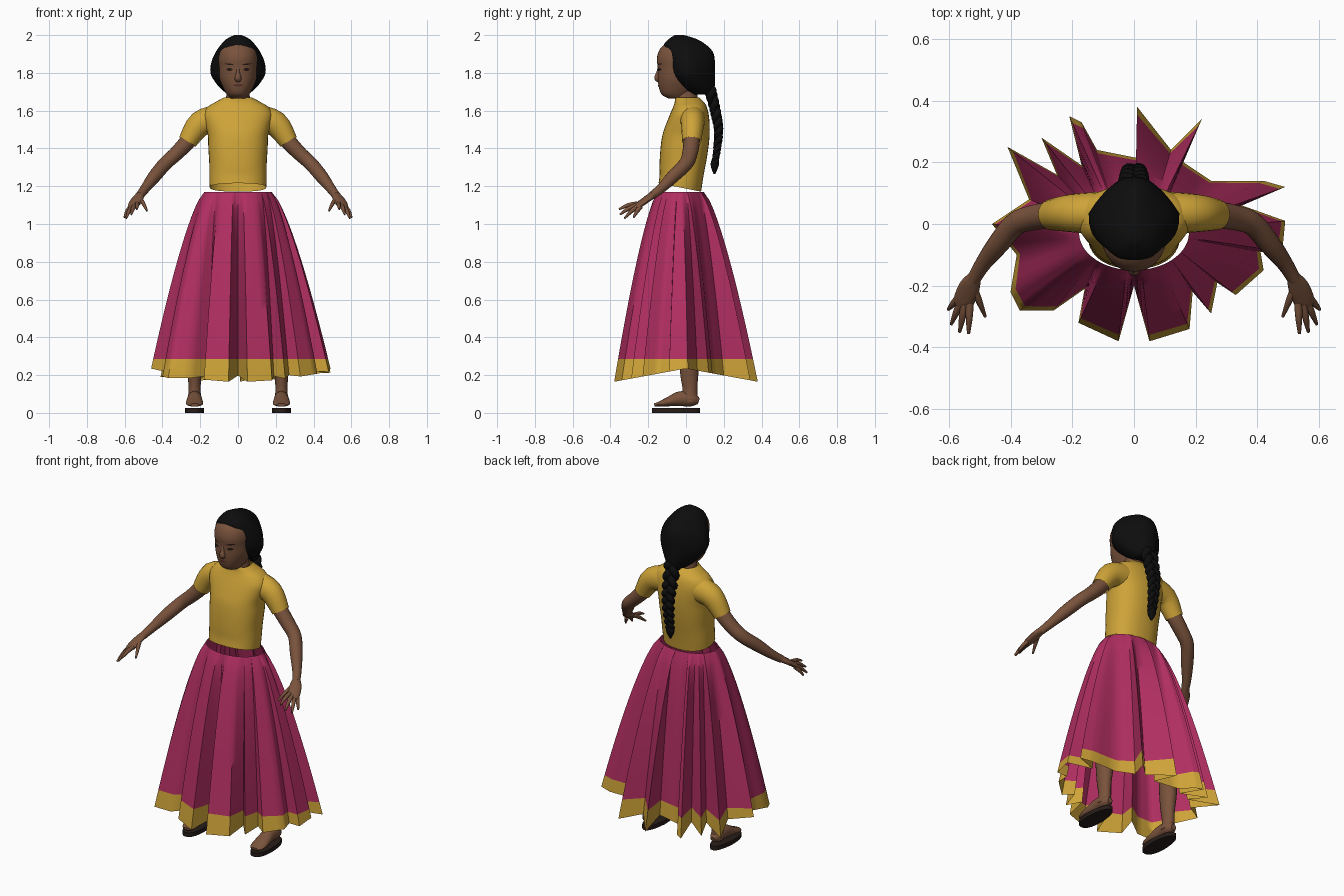
import bpy, bmesh, math
from mathutils import Vector
from mathutils.bvhtree import BVHTree

cube = bpy.data.objects.get("Cube")
if cube:
    bpy.data.objects.remove(cube, do_unlink=True)


def material(name, rgb):
    m = bpy.data.materials.new(name)
    m.use_nodes = True
    m.diffuse_color = (*rgb, 1)
    m.node_tree.nodes["Principled BSDF"].inputs["Base Color"].default_value = (*rgb, 1)
    return m


SKIN = material("brown skin", (.19, .085, .045))
GOLD = material("golden cloth", (.62, .37, .04))
PINK = material("magenta cloth", (.44, .028, .12))
HAIR = material("black hair", (.004, .004, .004))
SOLE = material("dark leather", (.02, .012, .01))
EYE = material("dark eye", (.02, .01, .008))
LIP = material("dark lip", (.11, .035, .025))


def spline(points, sub=4):
    """Catmull-Rom resampling of tuples of any length."""
    if sub == 1:
        return points
    out = []
    for i in range(len(points) - 1):
        a, b = points[max(i - 1, 0)], points[i]
        c, d = points[i + 1], points[min(i + 2, len(points) - 1)]
        for k in range(sub):
            t = k / sub
            out.append(tuple(q + .5 * t * (r - p + t * (2*p - 5*q + 4*r - s + t * (3*(q - r) + s - p)))
                             for p, q, r, s in zip(a, b, c, d)))
    return out + [points[-1]]


def skin_rows(name, rows, mats, caps=True, rule=None, angle=50):
    """Joins closed rows of points into one surface."""
    bm = bmesh.new()
    vs = [[bm.verts.new(p) for p in row] for row in rows]
    n = len(rows[0])
    for r in range(len(rows) - 1):
        for i in range(n):
            j = (i + 1) % n
            f = bm.faces.new((vs[r][i], vs[r][j], vs[r + 1][j], vs[r + 1][i]))
            f.material_index = rule(r) if rule else 0
    if caps:
        bm.faces.new(vs[0])
        bm.faces.new(vs[-1])
    bmesh.ops.recalc_face_normals(bm, faces=bm.faces)
    me = bpy.data.meshes.new(name)
    bm.to_mesh(me)
    bm.free()
    for m in mats:
        me.materials.append(m)
    ob = bpy.data.objects.new(name, me)
    bpy.context.collection.objects.link(ob)
    bpy.ops.object.select_all(action='DESELECT')
    ob.select_set(True)
    bpy.context.view_layer.objects.active = ob
    bpy.ops.object.shade_smooth_by_angle(angle=math.radians(angle))
    return ob


def loft(name, rings, mat, cx=0, n=36, power=2, taper=0, caps=True, sub=4, tilt=0):
    """Rings are (height, half width, front y, back y)."""
    rows = []
    for z, hx, yf, yb in spline(rings, sub):
        row = []
        for i in range(n):
            a = math.tau * i / n
            c, s = (math.copysign(abs(v) ** (2 / power), v) for v in (math.cos(a), math.sin(a)))
            y = (yf + yb) / 2 + s * (yb - yf) / 2
            dz = tilt * (y + .04) * max(0, 1 - (z - rings[0][0]) / .1)
            row.append((cx + hx * c * (1 - taper * max(0, s)), y, z + dz))
        rows.append(row)
    return skin_rows(name, rows, [mat], caps)


def tube(name, path, mat, hint=(1, 0, 0), n=14, caps=True, sub=4, flip=1):
    """Path points are (x, y, z, half width, half height)."""
    pts = spline(path, sub)
    rows = []
    for i, (x, y, z, w, h) in enumerate(pts):
        along = Vector(pts[min(i + 1, len(pts) - 1)][:3]) - Vector(pts[max(i - 1, 0)][:3])
        up = along.cross(Vector(hint)).normalized()
        side = up.cross(along).normalized()
        row = []
        for k in range(n):
            a = math.tau * k / n
            p = Vector((x, y, z)) + side * w * math.cos(a) + up * h * math.sin(a)
            row.append((p.x * flip, p.y, p.z))
        rows.append(row)
    return skin_rows(name, rows, [mat], caps)


# Pleated skirt: waist oval blended into a folded hem outline
hem = [(.49, .01), (.48, -.09), (.41, -.09), (.42, -.15), (.33, -.23), (.27, -.19), (.25, -.29),
       (.19, -.22), (.18, -.34), (.05, -.38), (0, -.2), (-.05, -.38), (-.18, -.32), (-.16, -.21),
       (-.26, -.28), (-.37, -.28), (-.4, -.22), (-.38, -.1), (-.46, 0), (-.34, .08), (-.41, .25),
       (-.25, .16), (-.3, .28), (-.17, .19), (-.21, .35), (-.17, .33), (-.12, .24), (.03, .21),
       (.01, .38), (.12, .24), (.22, .34), (.16, .2), (.25, .14), (.42, .14), (.49, .12), (.35, .06)]
outline = []
for p, q in zip(hem, hem[1:] + hem[:1]):
    outline += [Vector(p).lerp(Vector(q), k / 3) for k in range(3)]
TOP, BAND, ROWS = 1.17, .285, 20
levels = [(TOP, BAND, r / ROWS) for r in range(ROWS)] + [(BAND, None, r / 3) for r in range(4)]
rows = []
for start, end, u in levels:
    row = []
    for h in outline:
        low = .235 - .07 * abs(h.y) / .38
        z = start + ((low if end is None else end) - start) * u
        f = ((TOP - z) / (TOP - low)) ** .72
        a = math.atan2(h.y + .025, h.x)
        waist = Vector((.178 * math.cos(a), -.028 + .122 * math.sin(a)))
        p = waist.lerp(h, f)
        row.append((p.x, p.y, z))
    rows.append(row)
skin_rows("skirt", rows, [PINK, GOLD], False, lambda r: int(r >= ROWS), 60)

# Blouse body and neck
loft("blouse", [(1.195, .15, -.145, .08), (1.25, .152, -.14, .09), (1.32, .152, -.14, .105),
                (1.4, .157, -.135, .118), (1.47, .16, -.125, .125), (1.53, .175, -.105, .125),
                (1.58, .183, -.085, .12), (1.62, .16, -.068, .11), (1.645, .12, -.06, .095),
                (1.67, .075, -.058, .07)], GOLD, power=2.3, caps=False, tilt=-.2)
loft("neck", [(1.6, .075, -.05, .07), (1.66, .066, -.056, .062), (1.69, .06, -.06, .06),
              (1.74, .06, -.06, .06)], SKIN)

# Head, nose and face plates
head = loft("head", [(1.665, .04, -.095, .02), (1.685, .058, -.128, .03), (1.72, .078, -.143, .06),
                     (1.77, .098, -.149, .09), (1.83, .105, -.15, .11), (1.88, .108, -.154, .12),
                     (1.93, .095, -.135, .1), (1.97, .05, -.09, .05)], SKIN, power=2.15)
tube("nose", [(0, -.142, 1.83, .008, .008), (0, -.148, 1.8, .01, .01), (0, -.152, 1.773, .018, .016),
              (0, -.142, 1.757, .014, .01)], SKIN)
tree = BVHTree.FromPolygons([v.co for v in head.data.vertices],
                            [p.vertices[:] for p in head.data.polygons])


def face_plate(name, x, z, w, h, mat, slant=0):
    rows = []
    for s in (1, .6, .2):
        row = []
        for k in range(16):
            a = math.tau * k / 16
            px = x + s * w * math.cos(a)
            pz = z + s * h * math.sin(a) + slant * (px - x)
            hit = tree.ray_cast(Vector((px, -1, pz)), Vector((0, 1, 0)))[0]
            row.append((px, hit.y - .003, pz))
        rows.append(row)
    ob = skin_rows(name, rows, [mat], False)
    bm = bmesh.new()
    bm.from_mesh(ob.data)
    bmesh.ops.holes_fill(bm, edges=[e for e in bm.edges if all(v.index >= 32 for v in e.verts)])
    bm.to_mesh(ob.data)
    bm.free()


face_plate("mouth", 0, 1.735, .026, .007, LIP)

# Hair cap and three-strand braid
loft("hair", [(1.685, .05, .03, .14), (1.71, .085, -.01, .15), (1.75, .12, -.055, .153),
              (1.8, .146, -.08, .153), (1.86, .14, -.092, .153), (1.91, .118, -.108, .143),
              (1.95, .09, -.117, .105), (1.98, .06, -.09, .055), (2, .02, -.06, -.01)],
     HAIR, power=2.7, taper=.5, sub=3)
spine = spline([(.125, 1.72), (.155, 1.6), (.172, 1.5), (.165, 1.4), (.153, 1.32)], 16)
for strand in range(3):
    path = []
    for i, (y, z) in enumerate(spine):
        t = i / (len(spine) - 1)
        a = math.tau * (t * 3 + strand / 3)
        size = 1 - .5 * t
        path.append((.03 * size * math.sin(a), y + .013 * size * math.sin(2 * a), z,
                     .025 * size, .022 * size))
    tube(f"braid_strand_{strand + 1}", path, HAIR, n=10, sub=1)
tube("braid_tail", [(0, .155, 1.345, .018, .018), (0, .152, 1.31, .026, .022),
                    (0, .15, 1.265, .005, .005)], HAIR)

for side, s in (("left", 1), ("right", -1)):
    # Eyes and brows
    face_plate(side + "_eye", s * .045, 1.818, .017, .008, EYE)
    face_plate(side + "_brow", s * .047, 1.846, .024, .004, EYE, s * .12)

    # Sleeve, arm and hand
    tube(side + "_sleeve", [(.1, .035, 1.555, .07, .078), (.2, .035, 1.53, .062, .068),
                            (.268, .03, 1.435, .05, .05)], GOLD, (0, 1, 0), 20, False, flip=s)
    tube(side + "_arm", [(.21, .035, 1.51, .04, .04), (.268, .03, 1.435, .043, .043),
                         (.33, .02, 1.37, .041, .039), (.385, 0, 1.32, .038, .037),
                         (.44, -.065, 1.255, .035, .035), (.49, -.13, 1.19, .026, .026),
                         (.52, -.18, 1.15, .022, .022)], SKIN, (0, 1, 0), 18, flip=s)
    tube(side + "_palm", [(.515, -.17, 1.158, .022, .02), (.533, -.205, 1.133, .034, .017),
                          (.552, -.25, 1.1, .034, .014), (.557, -.268, 1.09, .024, .01)],
         SKIN, (.12, .02, -.03), flip=s)
    fingers = {"index": ((.532, -.258, 1.108), (.536, -.355, 1.078)),
               "middle": ((.548, -.26, 1.1), (.565, -.35, 1.05)),
               "ring": ((.562, -.255, 1.092), (.592, -.325, 1.03)),
               "little": ((.57, -.24, 1.09), (.602, -.277, 1.035)),
               "thumb": ((.522, -.2, 1.138), (.482, -.3, 1.07))}
    for finger, (base, tip) in fingers.items():
        mid = Vector(base).lerp(Vector(tip), .5) + Vector((0, 0, .006))
        tube(f"{side}_{finger}_finger", [(*base, .013, .012), (*mid, .011, .011), (*tip, .005, .005)],
             SKIN, n=8, flip=s)

    # Leg, foot and sandal sole
    loft(side + "_leg", [(.06, .038, -.03, .065), (.12, .032, -.018, .06), (.2, .036, -.03, .065),
                         (.3, .045, -.035, .075), (.45, .046, -.04, .06), (.6, .055, -.05, .05)],
         SKIN, cx=s * .23, n=20)
    tube(side + "_foot", [(.23, .068, .062, .016, .016), (.23, .035, .07, .036, .036),
                          (.23, -.03, .075, .038, .04), (.23, -.09, .06, .044, .026),
                          (.23, -.14, .047, .044, .014), (.23, -.168, .042, .026, .008)],
         SKIN, n=18, flip=s)
    loft(side + "_sandal", [(0, .05, -.18, .075), (.025, .05, -.18, .075)], SOLE, cx=s * .23,
         power=2.5, taper=.2, sub=1)
